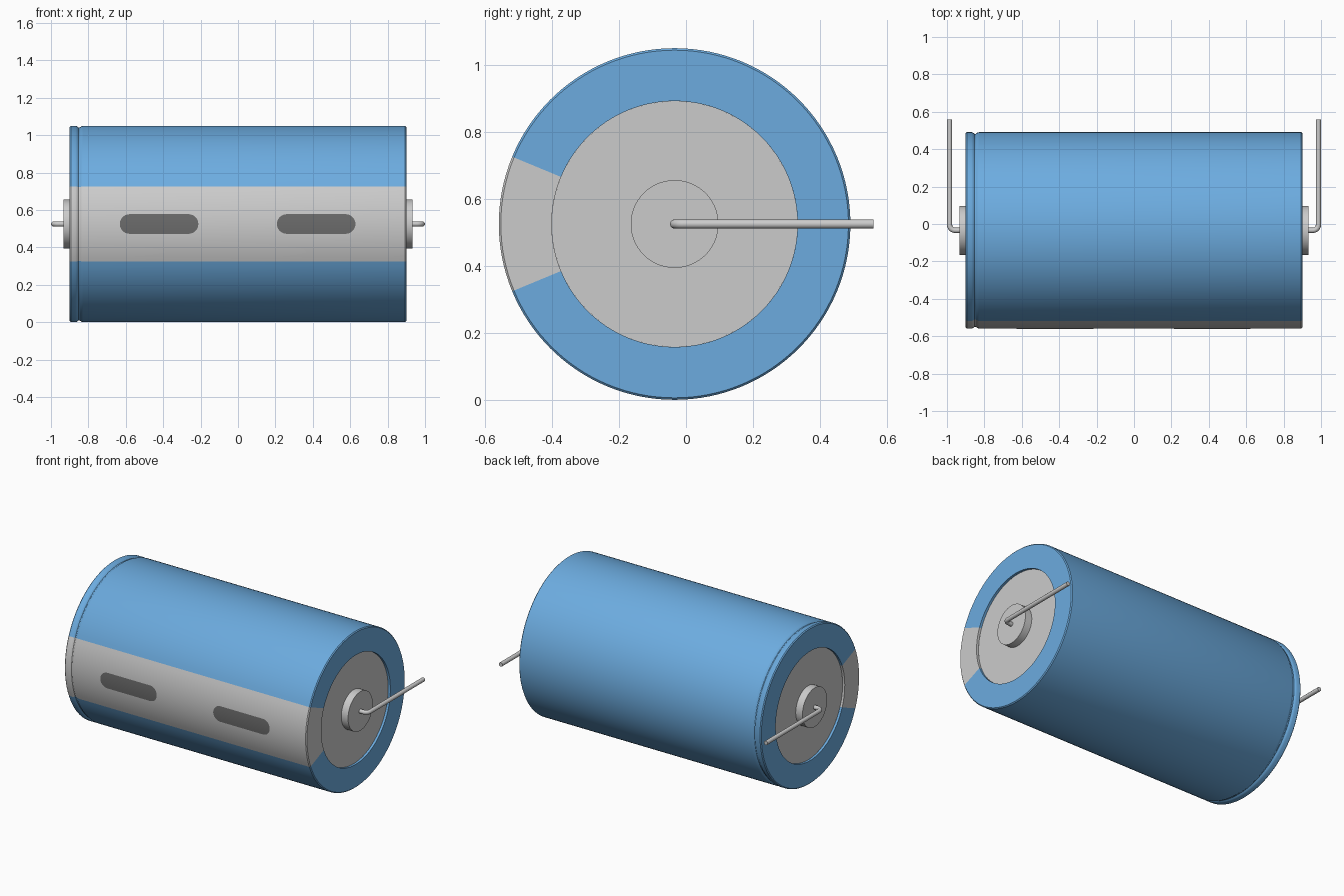
import bpy, bmesh
from math import pi, sin, cos, sqrt, radians

if "Cube" in bpy.data.objects:
    bpy.data.objects.remove(bpy.data.objects["Cube"])

CY, CZ, R = -0.034, 0.5255, 0.525   # body axis and radius
R_IN, X_END, X_CAN = 0.367, 0.90, 0.884
WIRE = 0.014


def material(name, rgb):
    m = bpy.data.materials.new(name)
    m.diffuse_color = (*rgb, 1)
    m.use_nodes = True
    m.node_tree.nodes["Principled BSDF"].inputs["Base Color"].default_value = m.diffuse_color
    return m


def finish(ob):
    bpy.ops.object.select_all(action='DESELECT')
    ob.select_set(True)
    bpy.context.view_layer.objects.active = ob
    bpy.ops.object.shade_smooth_by_angle(angle=radians(35))


def grid_surface(name, rows, mat=None):
    """Skin rows of (x, radius, angle) points given around the body axis."""
    bm = bmesh.new()
    v = [[bm.verts.new((x, CY + r * cos(a), CZ + r * sin(a))) for x, r, a in row]
         for row in rows]
    for p, q in zip(v, v[1:]):
        for j in range(len(p) - 1):
            bm.faces.new((p[j], p[j + 1], q[j + 1], q[j]))
    bmesh.ops.remove_doubles(bm, verts=bm.verts, dist=1e-5)
    me = bpy.data.meshes.new(name)
    bm.to_mesh(me)
    bm.free()
    ob = bpy.data.objects.new(name, me)
    bpy.context.collection.objects.link(ob)
    if mat:
        me.materials.append(mat)
    finish(ob)
    return ob


def lathe(name, profile, a0, a1, n, mat=None):
    angles = [radians(a0 + (a1 - a0) * i / n) for i in range(n + 1)]
    return grid_surface(name, [[(x, r, a) for a in angles] for x, r in profile], mat)


blue = material("sleeve_blue", (0.15, 0.41, 0.74))
dark = material("mark_grey", (0.15, 0.15, 0.15))

# Shrink sleeve with crimp groove near the left end, split into blue and grey arcs
B = 0.006
sleeve_profile = [(-X_CAN, R_IN), (-X_END, R_IN), (-X_END, R - B), (-X_END + B, R),
                  (-0.868, R), (-0.860, R - 0.003), (-0.853, R - 0.009),
                  (-0.846, R - 0.009), (-0.838, R - 0.003), (-0.828, R),
                  (X_END - B, R), (X_END, R - B), (X_END, R_IN), (X_CAN, R_IN)]
lathe("sleeve", sleeve_profile, -157.5, 157.5, 112, blue)
lathe("polarity_stripe", sleeve_profile, 157.5, 202.5, 16)

# Dark rounded bars on the stripe
HALF, H, RM = 0.21, 0.0525, R + 0.0015
for side, cx in (("left", -0.422), ("right", 0.418)):
    rows = []
    for i in range(41):
        u = -HALF * cos(pi * i / 40)
        d = max(0, abs(u) - (HALF - H))
        h = sqrt(max(0, H * H - d * d))
        rows.append([(cx + u, RM, pi + (k / 4 - 1) * h / RM) for k in range(9)])
    grid_surface("minus_mark_" + side, rows, dark)

for side, s in (("left", -1), ("right", 1)):
    # Recessed can end with raised terminal boss
    prof = [(s * 0.934, 0), (s * 0.934, 0.131), (s * X_CAN, 0.131), (s * X_CAN, R_IN)]
    lathe("can_end_" + side, prof if s < 0 else prof[::-1], 0, 360, 96)

    # Bent wire lead
    xc, rb = 1 - WIRE, 0.03
    path = [(0.93, CY)]
    path += [(xc - rb + rb * sin(t * pi / 16), CY + rb - rb * cos(t * pi / 16))
             for t in range(9)]
    path += [(xc, 0.56)]
    cu = bpy.data.curves.new("lead_" + side, 'CURVE')
    cu.dimensions = '3D'
    cu.bevel_depth = WIRE
    cu.bevel_resolution = 4
    cu.use_fill_caps = True
    sp = cu.splines.new('POLY')
    sp.points.add(len(path) - 1)
    for p, (x, y) in zip(sp.points, path):
        p.co = (s * x, y, CZ, 1)
    ob = bpy.data.objects.new("lead_" + side, cu)
    bpy.context.collection.objects.link(ob)
    bpy.ops.object.select_all(action='DESELECT')
    ob.select_set(True)
    bpy.context.view_layer.objects.active = ob
    bpy.ops.object.convert(target='MESH')
    finish(bpy.context.object)
